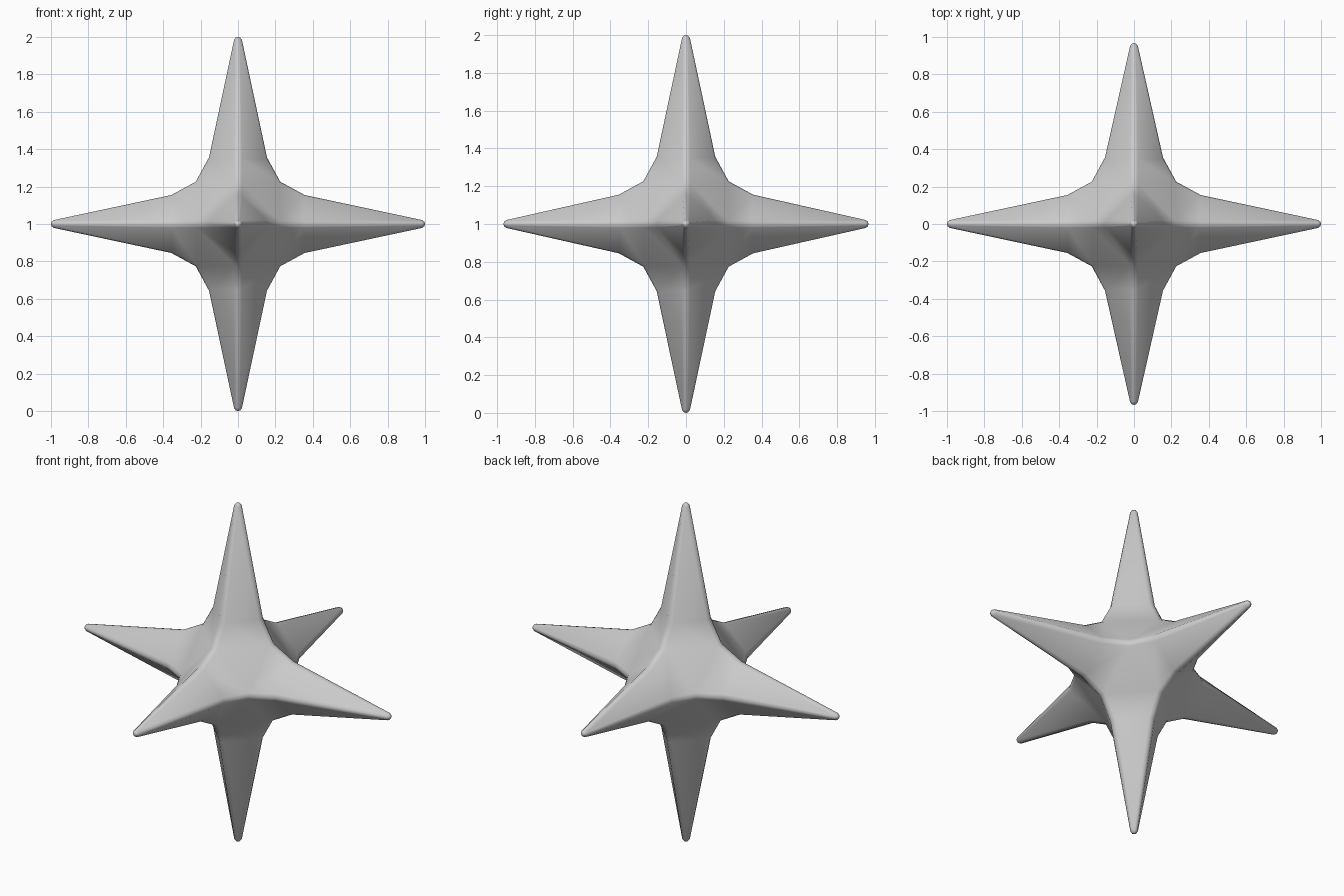
import bpy, bmesh
from mathutils import Vector

if "Cube" in bpy.data.objects:
    bpy.data.objects.remove(bpy.data.objects["Cube"])

ARM_LENGTH = (1.0, 0.967, 1.0)      # reach along x, y, z
HUB = 0.22                          # where neighbouring arms meet
RIDGE = 0.02                        # half width of the rounded ridges
CREST = 0.006                       # height of the ridge crest

bm = bmesh.new()


def place(axis, sign, d, u, v):
    p = [0.0, 0.0, 0.0]
    p[axis] = sign * d
    p[(axis + 1) % 3] = u
    p[(axis + 2) % 3] = v
    return bm.verts.new(Vector(p) + Vector((0, 0, 1)))


def ring(axis, sign, d, r, w, e):
    """Diamond cross-section with a rounded ridge at each corner."""
    verts = []
    for cu, cv in ((1, 0), (0, 1), (-1, 0), (0, -1)):
        for side, lift in ((-w, 0), (0, e), (w, 0)):
            a = r + lift
            verts.append(place(axis, sign, d + lift,
                               cu * a - cv * side, cv * a + cu * side))
    return verts


# six tapering arms, flaring into the hub
for axis, length in enumerate(ARM_LENGTH):
    for sign in (-1, 1):
        levels = [
            (length - 0.005, 0.011, 0.005, 0.001),
            (length - 0.018, 0.019, 0.009, 0.002),
            (0.35, 0.149, RIDGE, CREST),
            (HUB, HUB, RIDGE, CREST),
        ]
        rings = [ring(axis, sign, *lv) for lv in levels]
        tip = place(axis, sign, length, 0, 0)
        for i in range(12):
            j = (i + 1) % 12
            bm.faces.new((tip, rings[0][i], rings[0][j]))
            for a, b in zip(rings, rings[1:]):
                bm.faces.new((a[i], a[j], b[j], b[i]))

# hub facet between each three arms
for sx in (-1, 1):
    for sy in (-1, 1):
        for sz in (-1, 1):
            pts = ((HUB, HUB, RIDGE), (RIDGE, HUB, HUB), (HUB, RIDGE, HUB))
            bm.faces.new([bm.verts.new((x * sx, y * sy, z * sz + 1))
                          for x, y, z in pts])

bmesh.ops.remove_doubles(bm, verts=bm.verts, dist=0.0005)
bmesh.ops.recalc_face_normals(bm, faces=bm.faces)
for f in bm.faces:
    f.smooth = True

mesh = bpy.data.meshes.new("six_point_star")
bm.to_mesh(mesh)
bm.free()
star = bpy.data.objects.new("six_point_star", mesh)
bpy.context.collection.objects.link(star)
